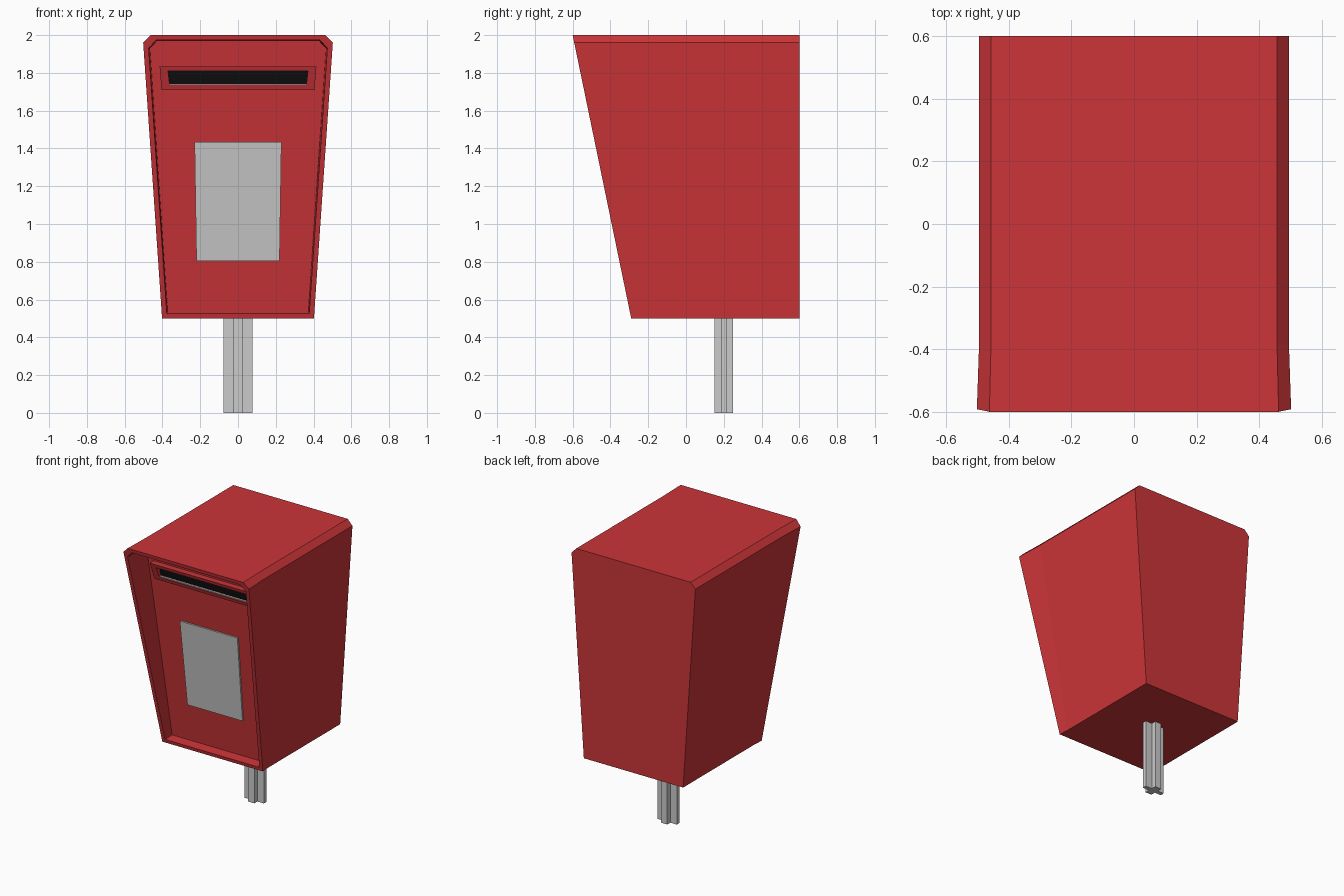
import bpy, bmesh

if "Cube" in bpy.data.objects:
    bpy.data.objects.remove(bpy.data.objects["Cube"])


def material(name, rgb):
    m = bpy.data.materials.new(name)
    m.diffuse_color = (*rgb, 1)
    m.use_nodes = True
    m.node_tree.nodes["Principled BSDF"].inputs["Base Color"].default_value = m.diffuse_color
    return m


RED = material("red_paint", (0.60, 0.035, 0.04))
BLACK = material("slot_black", (0.004, 0.004, 0.004))


def loft(name, loops, mat=None, cap=True):
    """Skin a row of matching loops; cap both ends, or join last to first."""
    bm = bmesh.new()
    rows = [[bm.verts.new(p) for p in loop] for loop in loops]
    n = len(rows[0])
    pairs = list(zip(rows, rows[1:]))
    if cap:
        bm.faces.new(rows[0])
        bm.faces.new(rows[-1])
    else:
        pairs.append((rows[-1], rows[0]))
    for a, b in pairs:
        for i in range(n):
            j = (i + 1) % n
            bm.faces.new((a[i], a[j], b[j], b[i]))
    bmesh.ops.recalc_face_normals(bm, faces=bm.faces)
    me = bpy.data.meshes.new(name)
    bm.to_mesh(me)
    bm.free()
    ob = bpy.data.objects.new(name, me)
    bpy.context.collection.objects.link(ob)
    if mat:
        me.materials.append(mat)
    return ob


def section(half, y_at):
    """Mirror a half outline of (x, z) points and place it on the plane y_at(z)."""
    pts = half + [(-x, z) for x, z in reversed(half)]
    return [(x, y_at(z), z) for x, z in pts]


def back(z):
    return 0.6


def front(z):
    return -0.6 + (2 - z) * 0.31 / 1.5


def panel(z):
    return -0.22 - 0.115 * (z - 0.53)


def raised(d):
    return lambda z: panel(z) - d


def hood(z):
    return panel(z) - 0.02 - 0.2 * (z - 1.71)


# Body shell with flared front rim and recessed front panel
shell = [(0.397, 0.5), (0.495, 1.96), (0.457, 2.0)]
rim = [(0.402, 0.5), (0.502, 1.96), (0.462, 2.0)]
opening = [(0.377, 0.525), (0.473, 1.93), (0.435, 1.973)]
inner = [(0.372, 0.53), (0.466, 1.93), (0.43, 1.968)]
loft("body", [section(shell, back), section(shell, panel), section(rim, front),
              section(opening, front), section(inner, panel)], RED)

# Raised frame around the letter slot
outer = [(0.405, 1.71), (0.415, 1.835)]
hole = [(0.362, 1.735), (0.37, 1.81)]
loft("slot_frame", [section(outer, raised(-0.01)), section(outer, hood),
                    section(hole, hood), section(hole, raised(-0.01))], RED, cap=False)

# Dark slot and its thin lower lip
loft("slot_opening", [section(hole, raised(-0.005)), section(hole, raised(0.004))], BLACK)
lip = [(0.362, 1.734), (0.363, 1.741)]
loft("slot_lip", [section(lip, raised(0)), section(lip, raised(0.018))])

# Notice plate
plate = [(0.22, 0.805), (0.23, 1.435)]
loft("notice_plate", [section(plate, raised(-0.005)), section(plate, raised(0.012))])

# Cross-shaped post
a, b, c, d = 0.077, 0.025, 0.05, 0.015
cross = [(a, -d), (a, d), (b, d), (b, c), (-b, c), (-b, d),
         (-a, d), (-a, -d), (-b, -d), (-b, -c), (b, -c), (b, -d)]
loft("post", [[(x, y + 0.2, z) for x, y in cross] for z in (0, 0.502)])
